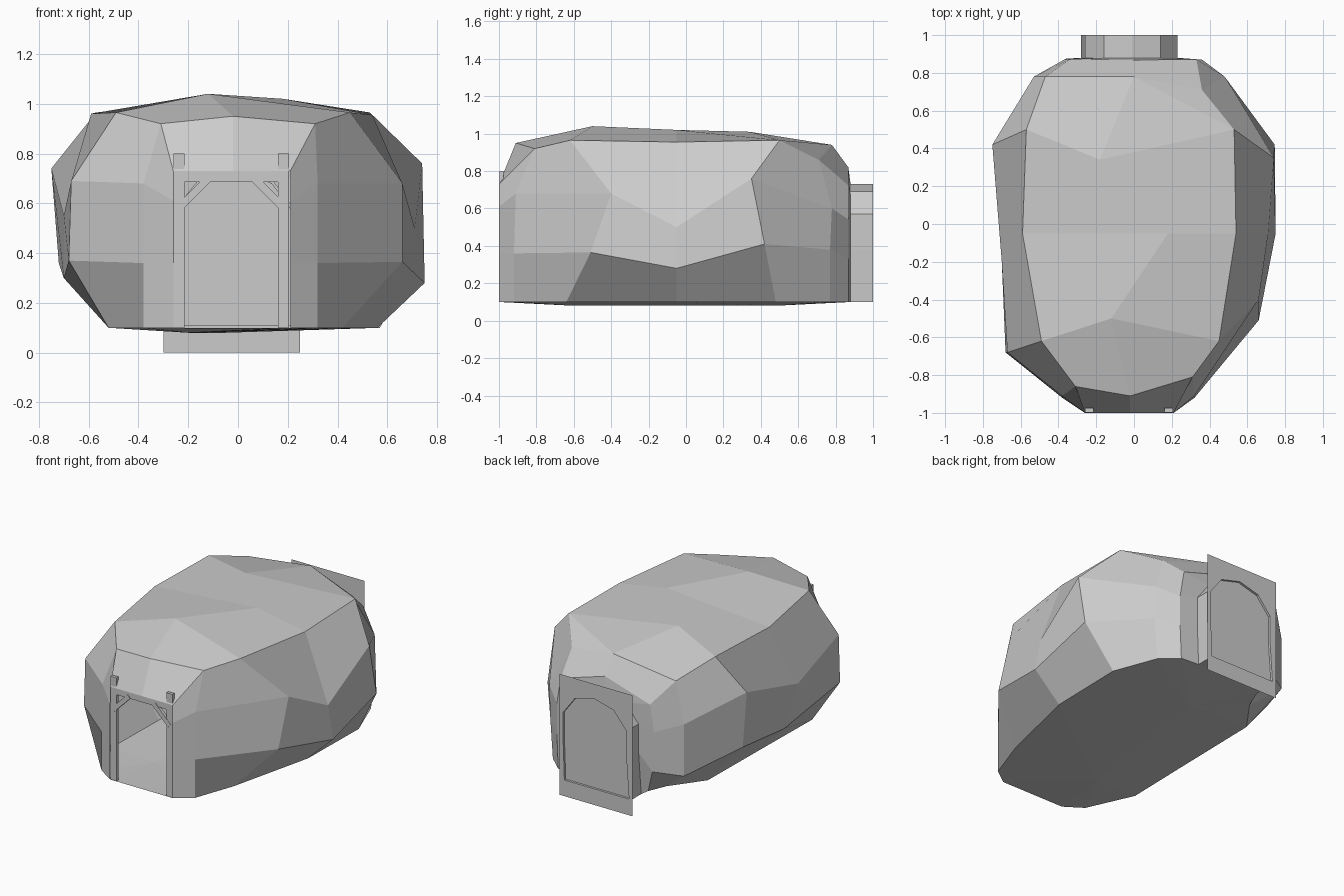
import bpy, bmesh
from math import radians
from mathutils import Matrix

if "Cube" in bpy.data.objects:
    bpy.data.objects.remove(bpy.data.objects["Cube"])


def finish(bm, name):
    bmesh.ops.recalc_face_normals(bm, faces=bm.faces)
    me = bpy.data.meshes.new(name)
    bm.to_mesh(me)
    bm.free()
    ob = bpy.data.objects.new(name, me)
    bpy.context.collection.objects.link(ob)
    return ob


def box(name, center, size, angle=0):
    bm = bmesh.new()
    m = (Matrix.Translation(center) @ Matrix.Rotation(radians(angle), 4, 'Y')
         @ Matrix.Diagonal((*size, 1)))
    bmesh.ops.create_cube(bm, size=1, matrix=m)
    return finish(bm, name)


def loop(bm, points, y):
    vs = [bm.verts.new((x, y, z)) for x, z in points]
    return vs, [bm.edges.new((a, b)) for a, b in zip(vs, vs[1:] + vs[:1])]


# Right wall stations from the mouth to the back arch: floor, low, mid, top
RIGHT = [
    [(.21, -1, .1), (.21, -1, .36), (.21, -1, .61), (.21, -1, .73)],
    [(.32, -.92, .1), (.32, -.92, .36), (.32, -.91, .68), (.31, -.81, .92)],
    [(.42, -.64, .1), (.66, -.51, .365), (.66, -.4, .68), (.45, -.62, .965)],
    [(.56, -.05, .1), (.75, -.05, .28), (.71, -.05, .5), (.54, -.05, .955)],
    [(.57, .48, .1), (.745, .42, .41), (.74, .35, .76), (.53, .5, .965)],
    [(.46, .77, .1), (.48, .77, .38), (.48, .78, .6), (.36, .71, .86)],
    [(.35, .87, .1), (.36, .87, .33), (.36, .87, .54), (.33, .872, .72)],
    [(.22, .88, .1), (.23, .88, .38), (.23, .88, .57), (.14, .88, .69)],
]
# Left wall is the mirrored right wall with a small shift and a few moved points
SHIFT = [.05, .06, .04, .02, .02, .05, .01, .03]
MOVED = {(0, 3): (-.26, -1, .73), (1, 3): (-.31, -.86, .92),
         (2, 0): (-.52, -.61, .1), (2, 1): (-.68, -.68, .37),
         (2, 2): (-.67, -.68, .69), (3, 0): (-.51, -.12, .1),
         (3, 1): (-.70, -.05, .30), (3, 2): (-.70, -.2, .55),
         (3, 3): (-.59, -.05, .96), (4, 0): (-.5, .48, .1),
         (4, 1): (-.72, .42, .36), (4, 2): (-.75, .42, .74),
         (4, 3): (-.57, .5, .965), (5, 0): (-.34, .7, .1),
         (5, 1): (-.53, .78, .25), (5, 3): (-.47, .78, .88),
         (6, 0): (-.29, .82, .1), (6, 1): (-.36, .875, .27),
         (7, 0): (-.28, .88, .1), (7, 3): (-.16, .88, .69)}
LEFT = [[MOVED.get((i, j), (-x - SHIFT[i], y, z)) for j, (x, y, z) in enumerate(col)]
        for i, col in enumerate(RIGHT)]

# Cave shell walls
bm = bmesh.new()
R, L = [[[bm.verts.new(p) for p in col] for col in side] for side in (RIGHT, LEFT)]
for side in (R, L):
    for a, b in zip(side, side[1:]):
        for j in range(3):
            bm.faces.new((a[j], b[j], b[j + 1], a[j + 1]))

# Roof, brow above the mouth and wall above the back arch
front, sill, back, back_low, apex, c1, c2, c3 = [bm.verts.new(p) for p in (
    (-.02, -.91, .95), (-.02, -1, .73), (0, .78, .94), (0, .868, .82), (-.01, .88, .73),
    (-.12, -.5, 1.04), (.18, -.05, 1.02), (-.18, .34, 1.01))]
r, l = [c[3] for c in R], [c[3] for c in L]
for f in ((r[0], r[1], front, sill), (l[0], l[1], front, sill),
          (c1, front, r[1], r[2]), (c1, front, l[1], l[2]),
          (c1, r[2], r[3], c2), (c1, c2, l[3], l[2]),
          (c2, l[3], l[4], c3), (c2, c3, r[4], r[3]),
          (c3, r[4], back), (r[4], r[5], back),
          (c3, back, l[5], l[4]),
          (r[5], r[6], back_low, back), (l[5], l[6], back_low, back),
          (r[6], r[7], apex, back_low), (l[6], l[7], apex, back_low)):
    bm.faces.new(f)

# Floor, dipping slightly towards the middle
ring = [c[0] for c in R] + [c[0] for c in reversed(L)]
dips = [bm.verts.new(p) for p in ((-.2, -.6, .08), (-.05, .48, .08))]
for i, a in enumerate(ring):
    b = ring[(i + 1) % len(ring)]
    da, db = [dips[v.co.y > 0] for v in (a, b)]
    bm.faces.new((a, b, da) if da is db else (a, b, db, da))

# Short arched tunnel at the back
arch = R[7] + [apex] + L[7][::-1]
end = [bm.verts.new((v.co.x, 1, v.co.z)) for v in arch]
for i in range(len(arch)):
    k = (i + 1) % len(arch)
    bm.faces.new((arch[i], arch[k], end[k], end[i]))
outline = [(v.co.x, v.co.z) for v in end]
finish(bm, "cave_shell")

# Flat panel at the tunnel end with a shallow recessed arched door
bm = bmesh.new()
hole = [(-.02 + (x + .02) * .97, .41 + (z - .41) * .97) for x, z in outline]
_, outer_edges = loop(bm, ((-.3, 0), (.25, 0), (.25, .82), (-.3, .82)), 1)
rim, rim_edges = loop(bm, hole, 1)
bmesh.ops.triangle_fill(bm, edges=outer_edges + rim_edges, use_beauty=True)
deep = [bm.verts.new((v.co.x, .985, v.co.z)) for v in rim]
for i in range(len(rim)):
    k = (i + 1) % len(rim)
    bm.faces.new((rim[i], rim[k], deep[k], deep[i]))
bm.faces.new(deep)
finish(bm, "back_panel")

# Timber frame in the mouth
for s, tag in ((-1, "left"), (1, "right")):
    box(f"{tag}_post", (-.027 + s * .21, -.986, .45), (.045, .022, .7))
    box(f"{tag}_brace", (-.027 + s * .152, -.988, .64), (.165, .022, .03), s * 45)
box("lintel", (-.027, -.986, .708), (.42, .018, .045))
